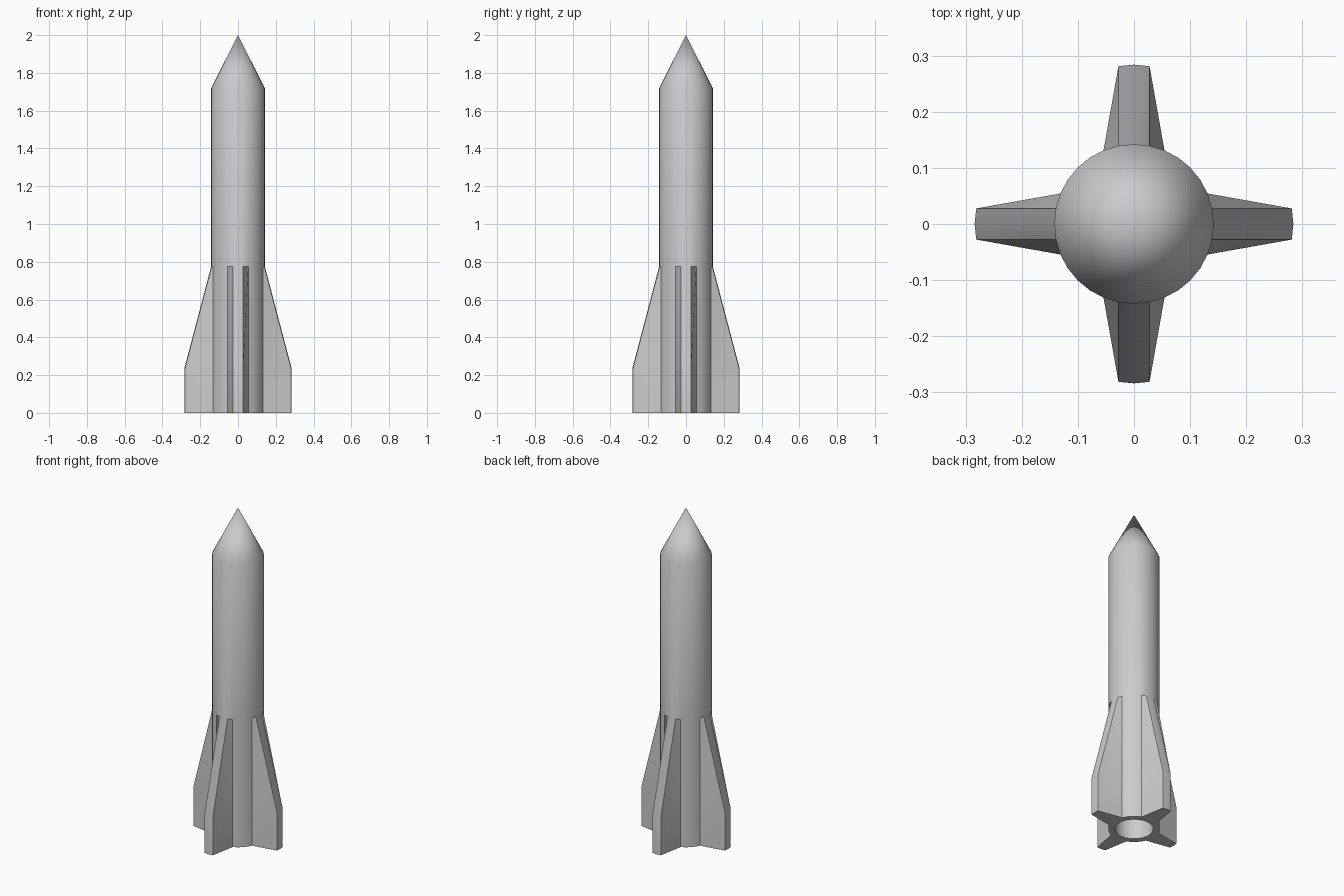
import bpy
import bmesh
import math

default_cube = bpy.data.objects.get("Cube")
if default_cube:
    bpy.data.objects.remove(default_cube, do_unlink=True)

SIDES = 32
RADIUS = 0.142
BORE_RADIUS = 0.106
FIN_REACH = 0.142
FIN_SHOULDER = 0.235
FIN_ROOT = 0.39
FIN_TOP = 0.775
NOSE_BASE = 1.72
QUARTER = SIDES // 4

# One plain grey for the whole rocket
grey = bpy.data.materials.new("plain grey")
grey.use_nodes = True
colour = (0.6, 0.6, 0.6, 1)
grey.diffuse_color = colour
grey.node_tree.nodes["Principled BSDF"].inputs["Base Color"].default_value = colour

bm = bmesh.new()


def ring(radius, z):
    return [bm.verts.new((radius * math.cos(math.tau * i / SIDES),
                          radius * math.sin(math.tau * i / SIDES), z))
            for i in range(SIDES)]


def bridge(lower, upper):
    for i in range(SIDES):
        j = (i + 1) % SIDES
        bm.faces.new((lower[i], lower[j], upper[j], upper[i]))


# Body tube, bottom rim and bore
bore_top = ring(BORE_RADIUS, FIN_TOP)
bore_bottom = ring(BORE_RADIUS, 0)
base = ring(RADIUS, 0)
root = ring(RADIUS, FIN_ROOT)
fin_top = ring(RADIUS, FIN_TOP)
nose_base = ring(RADIUS, NOSE_BASE)
levels = [bore_top, bore_bottom, base, root, fin_top, nose_base]
for lower, upper in zip(levels, levels[1:]):
    bridge(lower, upper)
bm.faces.new(bore_top)

# Pointed nose
tip = bm.verts.new((0, 0, 2))
for i in range(SIDES):
    bm.faces.new((nose_base[i], nose_base[(i + 1) % SIDES], tip))

# Four fins, drawn straight out from the body wall
for k in range(4):
    angle = k * math.pi / 2
    for offset in (-1, 0, 1):
        i = (k * QUARTER + offset) % SIDES
        for vert in (base[i], root[i]):
            vert.co.x += FIN_REACH * math.cos(angle)
            vert.co.y += FIN_REACH * math.sin(angle)
        root[i].co.z = FIN_SHOULDER

bmesh.ops.recalc_face_normals(bm, faces=bm.faces[:])
mesh = bpy.data.meshes.new("rocket_body_with_fins")
bm.to_mesh(mesh)
bm.free()
mesh.materials.append(grey)
rocket = bpy.data.objects.new("rocket_body_with_fins", mesh)
bpy.context.collection.objects.link(rocket)

# Smooth tube with crisp fin edges
bpy.ops.object.select_all(action="DESELECT")
rocket.select_set(True)
bpy.context.view_layer.objects.active = rocket
bpy.ops.object.shade_smooth_by_angle(angle=math.radians(30))
